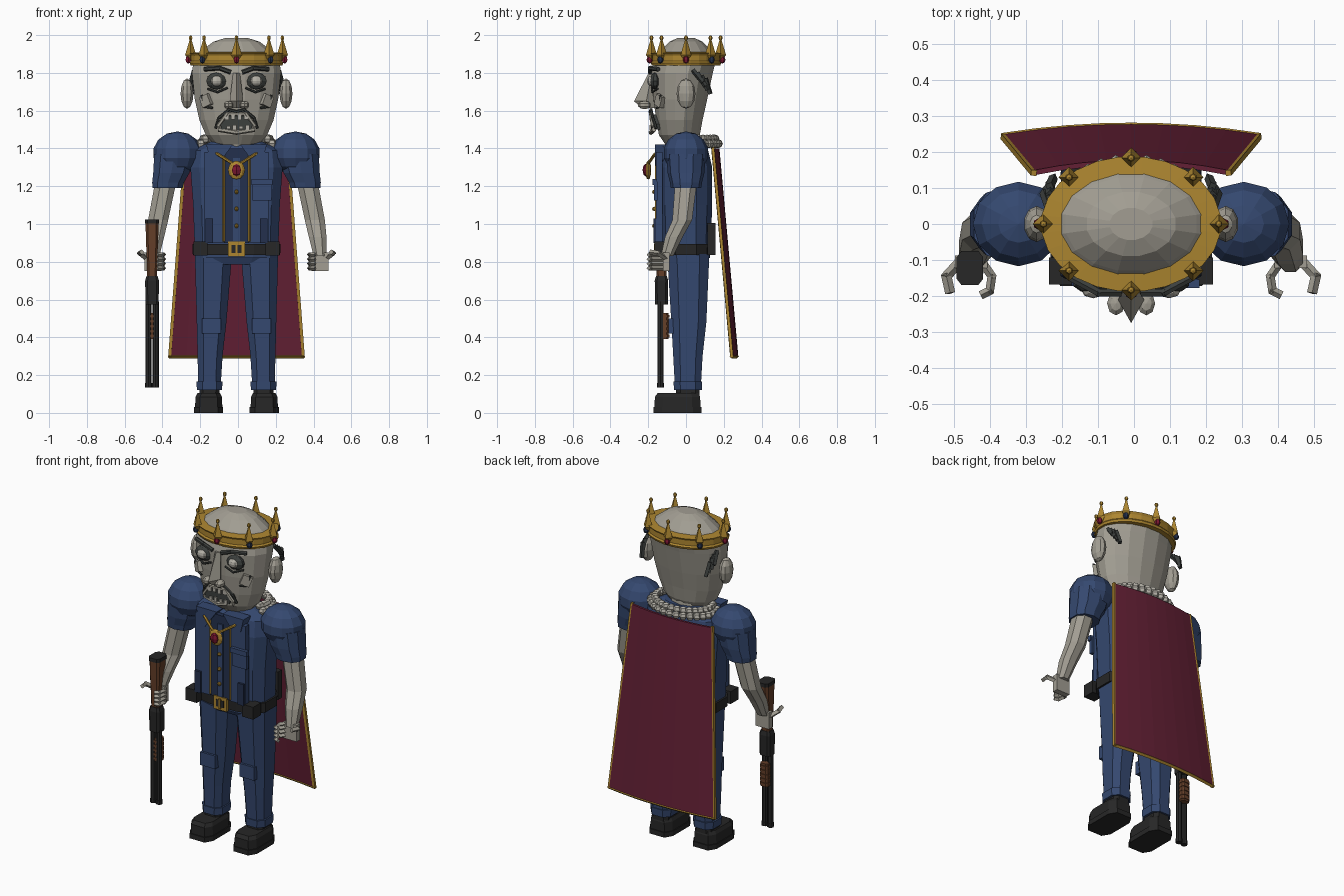
import bpy, bmesh
from math import pi, cos, sin, copysign
from mathutils import Vector, Matrix, Euler

if "Cube" in bpy.data.objects:
    bpy.data.objects.remove(bpy.data.objects["Cube"])


def colour(name, *rgb):
    m = bpy.data.materials.new(name)
    m.use_nodes = True
    m.diffuse_color = (*rgb, 1)
    m.node_tree.nodes["Principled BSDF"].inputs["Base Color"].default_value = (*rgb, 1)
    return m


SKIN = colour("pale_grey_skin", .36, .34, .29)
BLUE = colour("uniform_blue", .035, .065, .16)
NAVY = colour("dark_navy", .017, .03, .075)
GOLD = colour("gold", .42, .24, .03)
RED = colour("cape_maroon", .125, .014, .035)
BLACK = colour("black_leather", .02, .02, .02)
WOOD = colour("brown_wood", .13, .05, .022)
HAIR = colour("dark_grey_hair", .045, .05, .047)
GEM = colour("ruby", .2, .008, .03)
FUR = colour("pale_fur", .45, .43, .38)


def finish(name, bm, mat):
    bmesh.ops.recalc_face_normals(bm, faces=bm.faces)
    bm.transform(Matrix.Translation((-.008, 0, 0)))
    me = bpy.data.meshes.new(name)
    bm.to_mesh(me)
    bm.free()
    me.materials.append(mat)
    ob = bpy.data.objects.new(name, me)
    bpy.context.collection.objects.link(ob)
    return ob


def loft(name, mat, rings, n=8, p=.5, rot=None):
    """Skin stacked rings (x, y, z, rx, ry); p below 1 squares them off."""
    bm = bmesh.new()
    rot = pi / n if rot is None else rot
    sq = lambda v: copysign(abs(v) ** p, v) if abs(v) > 1e-6 else 0
    rows = []
    for x, y, z, rx, ry in rings:
        angles = [rot + 2 * pi * i / n for i in range(n)]
        rows.append([bm.verts.new((x + rx * sq(cos(a)), y + ry * sq(sin(a)), z)) for a in angles])
    for a, b in zip(rows, rows[1:]):
        for i in range(n):
            j = (i + 1) % n
            bm.faces.new((a[i], a[j], b[j], b[i]))
    bm.faces.new(rows[0])
    bm.faces.new(rows[-1])
    return finish(name, bm, mat)


def box(name, mat, c, size, rot=(0, 0, 0)):
    bm = bmesh.new()
    bmesh.ops.create_cube(bm, size=1, matrix=Matrix.LocRotScale(Vector(c), Euler(rot), Vector(size)))
    return finish(name, bm, mat)


def ball(name, mat, c, r, u=10, v=6):
    bm = bmesh.new()
    bmesh.ops.create_uvsphere(bm, u_segments=u, v_segments=v, radius=1,
                              matrix=Matrix.LocRotScale(Vector(c), None, Vector(r)))
    return finish(name, bm, mat)


def bars(name, mat, pts, r, n=6):
    """Chain of straight rods through the points."""
    bm = bmesh.new()
    pts = [Vector(p) for p in pts]
    for a, b in zip(pts, pts[1:]):
        d = b - a
        bmesh.ops.create_cone(bm, cap_ends=True, segments=n, radius1=r, radius2=r, depth=d.length + r,
                              matrix=Matrix.LocRotScale((a + b) / 2, d.to_track_quat('Z', 'Y'), None))
    return finish(name, bm, mat)


def plate(name, mat, outline, y, depth):
    """Flat shape in x and z, extruded along y."""
    bm = bmesh.new()
    f = bm.faces.new([bm.verts.new((x, y, z)) for x, z in outline])
    new = bmesh.ops.extrude_face_region(bm, geom=[f])["geom"]
    bmesh.ops.translate(bm, vec=(0, depth, 0), verts=[v for v in new if isinstance(v, bmesh.types.BMVert)])
    return finish(name, bm, mat)


# Head
loft("head", SKIN, [(0, -.03, 1.42, .12, .08), (0, -.035, 1.47, .165, .11), (0, -.035, 1.55, .2, .125),
                    (0, -.03, 1.66, .225, .145), (0, -.02, 1.8, .24, .165), (0, 0, 1.88, .23, .165),
                    (0, 0, 1.92, .185, .132), (0, 0, 1.965, .125, .09), (0, 0, 1.985, .06, .045)], 16, 1)
loft("nose", SKIN, [(0, -.18, 1.8, .018, .018), (0, -.21, 1.65, .036, .065), (0, -.195, 1.615, .03, .04)], 4, 1, 0)
plate("mouth", HAIR, [(-.08, 1.5), (-.085, 1.53), (-.05, 1.58), (.05, 1.58), (.085, 1.53), (.08, 1.5)], -.185, .06)
bars("moustache_crease", HAIR, [(-.11, -.16, 1.51), (-.095, -.175, 1.56), (-.04, -.185, 1.605), (0, -.19, 1.595),
                                (.04, -.185, 1.605), (.095, -.175, 1.56), (.11, -.16, 1.51)], .008)
bars("upper_lip", SKIN, [(-.095, -.175, 1.52), (-.05, -.185, 1.583), (.05, -.185, 1.583), (.095, -.175, 1.52)], .011)
bars("lower_lip", SKIN, [(-.09, -.17, 1.5), (0, -.185, 1.485), (.09, -.17, 1.5)], .013)
for i, x in enumerate((-.05, -.018, .016, .05)):
    box("upper_tooth", FUR, (x, -.185, 1.565), (.022, .016, .03 - .008 * (i % 2)))
    box("lower_tooth", FUR, (x + .008, -.185, 1.51), (.02, .016, .016 + .01 * (i % 2)))

for s in (-1, 1):
    ball("nostril", SKIN, (s * .042, -.22, 1.63), (.026, .035, .022), 8, 5)
    ball("ear", SKIN, (s * .262, 0, 1.69), (.036, .05, .08), 10, 6)
    ball("eye_socket", HAIR, (s * .105, -.163, 1.757), (.058, .03, .045))
    ball("eye", FUR, (s * .105, -.182, 1.757), (.034, .024, .028), 8, 6)
    bars("eyebrow", HAIR, [(s * .035, -.19, 1.805), (s * .09, -.19, 1.825), (s * .165, -.15, 1.82)], .012)
    bars("eye_bag", HAIR, [(s * .05, -.18, 1.72), (s * .1, -.178, 1.698), (s * .15, -.152, 1.715)], .006)
    box("cheek", SKIN, (s * .16, -.137, 1.652), (.055, .03, .06), (0, s * .4, s * .6))
    bars("cheek_crease", HAIR, [(s * .185, -.135, 1.68), (s * .165, -.14, 1.62), (s * .13, -.155, 1.615)], .006)
    for k in range(4):
        bars("hair_strand", HAIR, [(s * .225, .04 + k * .022, 1.81 - k * .015), (s * (.24 - k * .008), .085 + k * .014, 1.755 - k * .02)], .013, 4)

# Crown
loft("crown_band", GOLD, [(0, 0, 1.84, .245, .183), (0, 0, 1.853, .25, .188), (0, 0, 1.862, .242, .18),
                          (0, 0, 1.892, .242, .18), (0, 0, 1.905, .25, .188), (0, 0, 1.91, .19, .136)], 24, 1)
for k in range(8):
    x, y = .243 * cos(k * pi / 4), .183 * sin(k * pi / 4)
    loft("crown_spike", GOLD, [(x, y, 1.87, .012, .012), (x, y, 1.895, .029, .029), (x, y, 1.975, .005, .005)], 4, 1, 0)
    ball("crown_bead", GOLD, (x, y, 1.985), (.011, .011, .014), 6, 4)
    ball("crown_gem", NAVY if k % 2 else GEM, (x * 1.05, y * 1.05, 1.87), (.017, .017, .021), 6, 4)

# Torso, collar and belt
loft("torso", BLUE, [(0, 0, .82, .225, .13), (0, 0, .9, .228, .135), (0, 0, 1.1, .235, .142),
                     (0, 0, 1.3, .25, .142), (0, 0, 1.39, .24, .12), (0, 0, 1.44, .13, .085)], 12, .7)
loft("hips", BLUE, [(0, .01, .785, .2, .105), (0, 0, .85, .222, .128)], 12, .7)
loft("belt", BLACK, [(0, 0, .835, .237, .142), (0, 0, .895, .239, .144)], 12, .7)
box("shirt_front", NAVY, (0, -.14, 1.15), (.13, .03, .5))
box("button_strip", BLUE, (0, -.155, 1.13), (.035, .015, .44))
for i in range(3):
    ball("button", GOLD, (0, -.168, 1.17 - i * .09), (.012, .012, .012), 6, 4)
loft("neck", SKIN, [(0, -.01, 1.38, .11, .09), (0, -.02, 1.47, .11, .09)], 10, 1)
box("buckle", GOLD, (0, -.152, .868), (.09, .02, .08))
box("buckle_centre", BLACK, (0, -.161, .868), (.052, .008, .042))
box("buckle_pin", GOLD, (0, -.165, .868), (.012, .008, .06))
box("chest_pocket", BLUE, (.135, -.16, 1.175), (.1, .02, .1))
box("pocket_flap", BLUE, (.135, -.166, 1.222), (.11, .024, .03))
for s in (-1, 1):
    box("jacket_panel", BLUE, (s * .12, -.142, 1.14), (.1, .034, .48))
    bars("jacket_trim", GOLD, [(s * .068, -.158, .91), (s * .068, -.158, 1.36)], .006, 4)
    plate("collar_wing", BLUE, [(s * .02, 1.42), (s * .16, 1.42), (s * .14, 1.34), (s * .1, 1.31)], -.165, .07)
    box("front_strap", NAVY, (s * .145, -.162, .965), (.04, .02, .13))
    box("belt_pouch", BLACK, (s * .19, -.13, .87), (.075, .075, .075))
    box("back_pouch", BLACK, (s * .15, .135, .92), (.09, .04, .17))

# Fur ruff round the nape
for k in range(19):
    a = -.35 + k * (pi + .7) / 18
    for dz, r in ((0, .2), (.025, .175)):
        ball("ruff_tuft", FUR, (r * cos(a), .03 + .7 * r * sin(a), 1.425 + dz), (.025, .025, .024), 5, 4)

# Necklace
for s in (-1, 1):
    bars("necklace_chain", GOLD, [(s * .15, -.12, 1.41), (s * .1, -.165, 1.37), (s * .02, -.2, 1.32)], .008)
ball("medallion", GOLD, (0, -.2, 1.285), (.045, .016, .05), 8, 6)
ball("medallion_gem", GEM, (0, -.214, 1.285), (.028, .016, .033), 6, 4)

# Arms and hands
for s in (-1, 1):
    ball("shoulder_puff", BLUE, (s * .312, 0, 1.375), (.13, .12, .115), 12, 7)
    loft("sleeve", BLUE, [(s * .365, 0, 1.19, .083, .08), (s * .362, 0, 1.22, .088, .085),
                          (s * .345, 0, 1.27, .1, .097), (s * .33, 0, 1.37, .11, .105)], 10, .85)
    loft("arm", SKIN, [(s * .442, -.1, .83, .036, .035), (s * .43, -.065, .93, .05, .05),
                       (s * .415, -.02, 1.02, .057, .056), (s * .375, 0, 1.22, .06, .062)], 8, .9)
    box("palm", SKIN, (s * .443, -.105, .8), (.09, .035, .1))
    for k in range(4):
        z = .766 + k * .024
        bars("finger", SKIN, [(s * .41, -.11, z), (s * .386, -.145, z), (s * .392, -.185, z), (s * .412, -.195, z)], .012, 4)
    bars("thumb", SKIN, [(s * .48, -.11, .82), (s * .512, -.145, .845), (s * .503, -.185, .85)], .014, 4)

# Legs and shoes
for s in (-1, 1):
    loft("leg", BLUE, [(s * .143, .01, .13, .062, .072), (s * .14, .01, .3, .07, .082),
                       (s * .132, .015, .48, .083, .098), (s * .122, .012, .84, .104, .118)], 8, .7)
    box("knee_pad", BLUE, (s * .132, -.07, .46), (.1, .045, .08))
    loft("trouser_cuff", BLUE, [(s * .143, .01, .12, .07, .078), (s * .143, .01, .165, .073, .08)], 8, .7)
    loft("ankle", BLACK, [(s * .145, .01, .08, .055, .065), (s * .143, .01, .13, .055, .065)])
    loft("shoe_sole", BLACK, [(s * .147, -.045, 0, .08, .132), (s * .147, -.045, .03, .08, .132)])
    loft("shoe", BLACK, [(s * .147, -.045, .03, .075, .126), (s * .147, -.045, .085, .073, .125),
                         (s * .147, -.042, .105, .062, .112)])


# Cape: a bowed panel widening downwards, with gold hem
def cape_point(u, t, off=0):
    return Vector((u * (.27 + .083 * t), .17 + .1 * t - .028 * u * u + off, 1.4 - 1.1 * t))


bm = bmesh.new()
us = [i / 4 - 1 for i in range(9)]
grid = [[[bm.verts.new(cape_point(u, t, off)) for u in us] for t in (0, 1)] for off in (-.007, .007)]
for top, low in grid:
    for i in range(8):
        bm.faces.new((top[i], top[i + 1], low[i + 1], low[i]))
for row in (0, 1):
    for i in range(8):
        bm.faces.new((grid[0][row][i], grid[0][row][i + 1], grid[1][row][i + 1], grid[1][row][i]))
for i in (0, 8):
    bm.faces.new((grid[0][0][i], grid[0][1][i], grid[1][1][i], grid[1][0][i]))
finish("cape", bm, RED)
bars("cape_hem", GOLD, [cape_point(-1, 0)] + [cape_point(u, 1) for u in us] + [cape_point(1, 0)], .011, 4)

# Shotgun held muzzle down
gx = -.447
loft("gun_stock", WOOD, [(gx, -.13, .7, .026, .026), (gx, -.13, .8, .028, .03),
                         (gx, -.125, .9, .033, .04), (gx, -.122, 1.005, .036, .046)])
loft("butt_plate", BLACK, [(gx, -.122, 1.003, .038, .049), (gx, -.122, 1.025, .038, .049)])
loft("gun_receiver", BLACK, [(gx, -.13, .575, .036, .035), (gx, -.13, .7, .038, .037), (gx, -.13, .725, .03, .03)])
for dx in (-.019, .019):
    bars("gun_barrel", BLACK, [(gx + dx, -.135, .145), (gx + dx, -.135, .58)], .017, 8)
    bars("muzzle_ring", BLACK, [(gx + dx, -.135, .145), (gx + dx, -.135, .15)], .019, 8)
loft("fore_grip", WOOD, [(gx, -.118, .39, .026, .026), (gx, -.118, .53, .026, .026)])
for k in range(5):
    z = .4 + k * .026
    loft("grip_rib", WOOD, [(gx, -.118, z, .029, .031), (gx, -.118, z + .014, .029, .031)])
